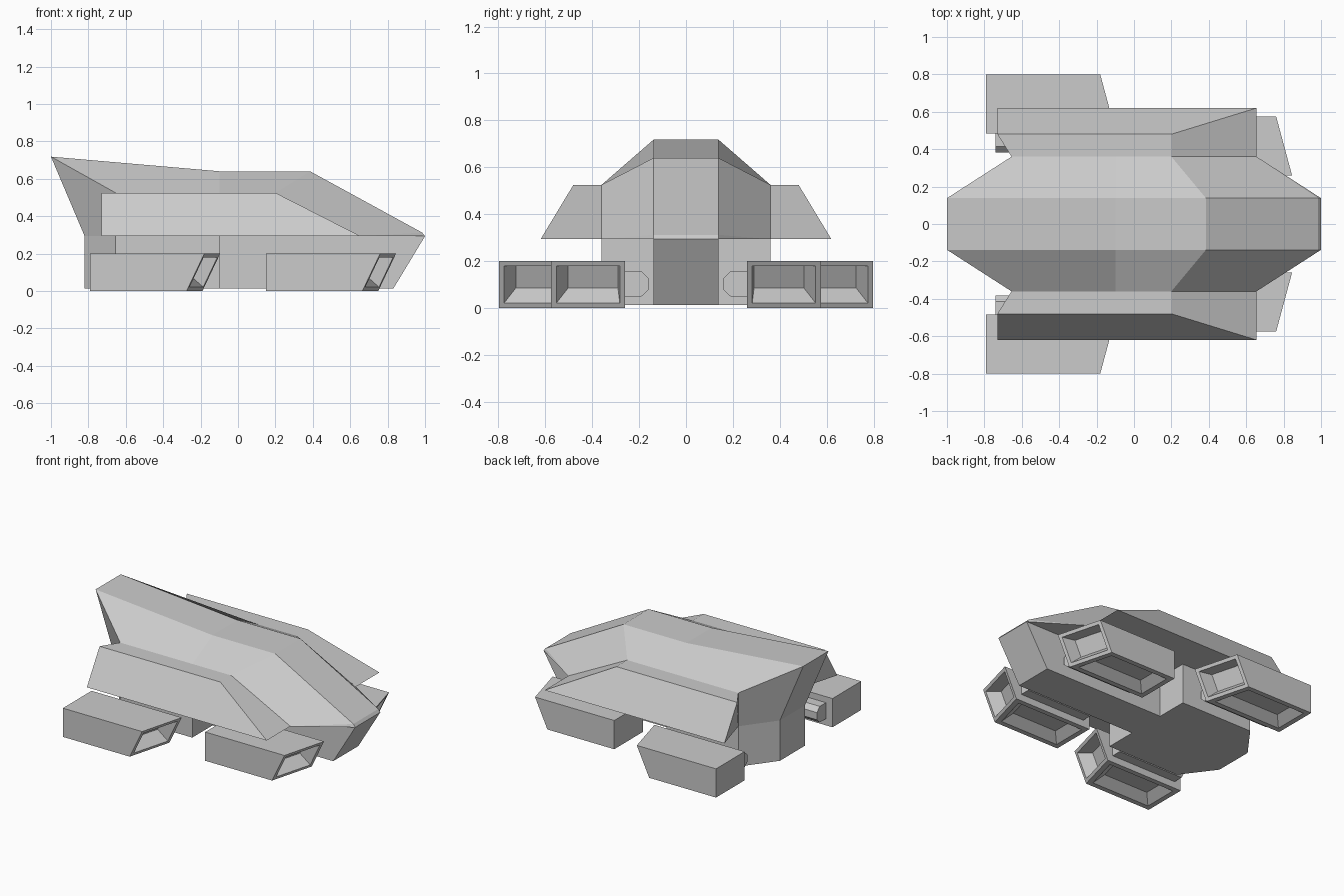
import bpy, bmesh

if "Cube" in bpy.data.objects:
    bpy.data.objects.remove(bpy.data.objects["Cube"])


def build(name, verts, faces, mirror=True, detail=None):
    """Flat-shaded mesh, optionally mirrored across the y = 0 plane."""
    bm = bmesh.new()
    vs = [bm.verts.new(v) for v in verts]
    for f in faces:
        bm.faces.new([vs[i] for i in f])
    bmesh.ops.recalc_face_normals(bm, faces=bm.faces)
    if detail:
        detail(bm)
    me = bpy.data.meshes.new(name)
    bm.to_mesh(me)
    bm.free()
    ob = bpy.data.objects.new(name, me)
    bpy.context.collection.objects.link(ob)
    if mirror:
        m = ob.modifiers.new("Mirror", 'MIRROR')
        m.use_axis = (False, True, False)
    return ob


def prism(name, low, high, mirror=True, detail=None):
    """Join two matching rings of points into a closed solid."""
    n = len(low)
    faces = [tuple(range(n)), tuple(range(n, 2 * n))]
    faces += [(i, (i + 1) % n, n + (i + 1) % n, n + i) for i in range(n)]
    return build(name, low + high, faces, mirror, detail)


# Upper hull: faceted half shell, mirrored
W, N = 0.36, 0.138
roof = [(-1, 0.718), (-0.1, 0.64), (0.385, 0.64), (0.985, 0.312), (1, 0.293)]
verts = [(x, 0, z) for x, z in roof] + [(-0.82, 0, 0.293)]      # 0-5 centre line
verts += [(x, N, z) for x, z in roof] + [(-0.82, N, 0.293)]     # 6-11 roof edge
verts += [(-0.655, W, 0.525), (-0.1, W, 0.525), (0.2, W, 0.525),
          (0.655, W, 0.293), (-0.655, W, 0.293)]                # 12-16 flank
faces = [(i, i + 1, i + 7, i + 6) for i in range(5)] + [(5, 0, 6, 11)]
faces += [(6, 7, 13, 12), (7, 8, 14, 13), (8, 9, 15, 14), (9, 10, 15),
          (12, 13, 14, 15, 16), (6, 12, 16, 11), (5, 11, 16, 15, 10, 4)]
build("upper_hull", verts, faces)

# Lower rear hull block
plan = [(-0.1, W), (-0.655, W), (-0.82, N), (-0.82, -N), (-0.655, -W), (-0.1, -W)]
prism("lower_rear_hull", [(x, y, 0.012) for x, y in plan],
      [(x, y, 0.293) for x, y in plan], mirror=False)

# Narrow keel under the nose
side = [(-0.1, 0.012), (0.83, 0.012), (1, 0.293), (-0.1, 0.293)]
prism("front_keel", [(x, -N, z) for x, z in side],
      [(x, N, z) for x, z in side], mirror=False)

# Side wings with sloping outer faces
prism("side_wing",
      [(-0.655, W, 0.293), (-0.73, 0.62, 0.293), (0.655, 0.62, 0.293), (0.655, W, 0.293)],
      [(-0.655, W, 0.525), (-0.73, 0.48, 0.525), (0.2, 0.48, 0.525), (0.2, W, 0.525)])


def nozzles(bm):
    """Tapered recesses in the slanted front and the bottom of a pod."""
    bm.normal_update()
    front = max(bm.faces, key=lambda f: f.calc_center_median().x)
    bottom = min(bm.faces, key=lambda f: f.calc_center_median().z)
    for face, rim, taper, depth in ((front, 0.023, 0.03, 0.09), (bottom, 0.035, 0.06, 0.05)):
        bmesh.ops.inset_region(bm, faces=[face], thickness=rim, use_even_offset=True)
        bmesh.ops.inset_region(bm, faces=[face], thickness=taper, depth=-depth,
                               use_even_offset=True)


# Thruster pods and the chamfered mounts on their inner sides
for label, x0, y0 in (("front", 0.15, 0.26), ("rear", -0.79, 0.483)):
    y1 = y0 + 0.315
    prism(label + "_pod",
          [(x0, y0, 0), (x0, y1, 0), (x0 + 0.515, y1, 0), (x0 + 0.6, y0, 0)],
          [(x0, y0, 0.2), (x0, y1, 0.2), (x0 + 0.61, y1, 0.2), (x0 + 0.695, y0, 0.2)],
          detail=nozzles)
    outline = [(y0 + 0.01, 0.047), (y0 - 0.068, 0.047), (y0 - 0.1, 0.077),
               (y0 - 0.1, 0.127), (y0 - 0.068, 0.158), (y0 + 0.01, 0.158)]
    prism(label + "_pod_mount", [(x0 + 0.05, y, z) for y, z in outline],
          [(x0 + 0.56, y, z) for y, z in outline])
